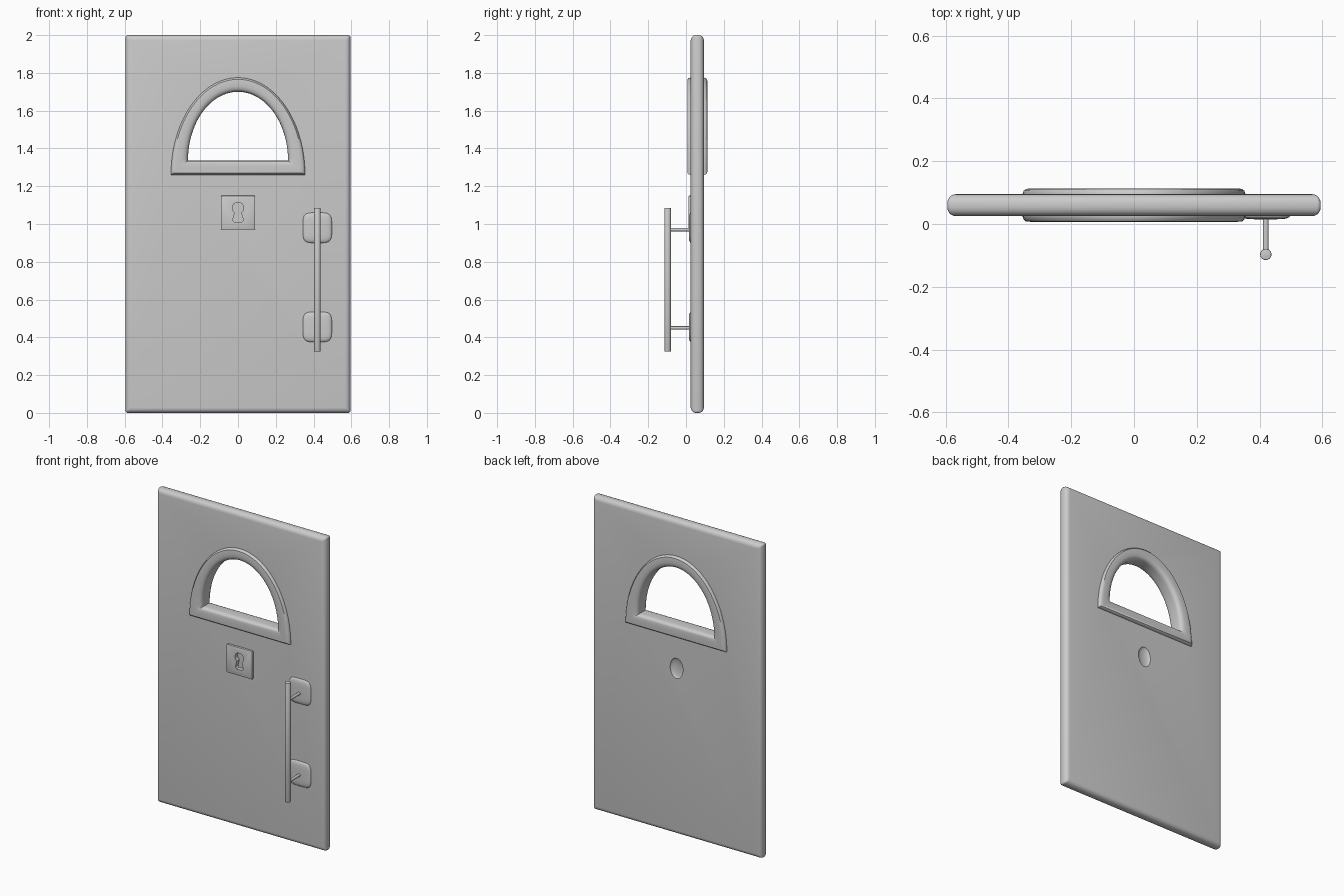
import bpy, bmesh, math
from math import sin, cos, pi
from mathutils import Vector

cube = bpy.data.objects.get("Cube")
if cube:
    bpy.data.objects.remove(cube, do_unlink=True)

grey = bpy.data.materials.new("plain grey")
grey.use_nodes = True
COLOUR = (0.6, 0.6, 0.6, 1)
grey.diffuse_color = COLOUR
grey.node_tree.nodes["Principled BSDF"].inputs["Base Color"].default_value = COLOUR

FRONT, BACK = 0.025, 0.095


def make(name, bm):
    bmesh.ops.recalc_face_normals(bm, faces=bm.faces)
    mesh = bpy.data.meshes.new(name)
    bm.to_mesh(mesh)
    bm.free()
    mesh.materials.append(grey)
    obj = bpy.data.objects.new(name, mesh)
    bpy.context.collection.objects.link(obj)
    return obj


def activate(obj):
    bpy.ops.object.select_all(action='DESELECT')
    obj.select_set(True)
    bpy.context.view_layer.objects.active = obj


def smooth(obj, angle=35):
    activate(obj)
    bpy.ops.object.shade_smooth_by_angle(angle=math.radians(angle))


def bevel(obj, width, segments=3, method='ANGLE'):
    mod = obj.modifiers.new("rounded edges", 'BEVEL')
    mod.width, mod.segments, mod.limit_method = width, segments, method
    activate(obj)
    bpy.ops.object.modifier_apply(modifier=mod.name)


def cut(obj, cutter):
    cutter.hide_render = True
    mod = obj.modifiers.new("cut", 'BOOLEAN')
    mod.operation, mod.solver, mod.object = 'DIFFERENCE', 'EXACT', cutter
    activate(obj)
    bpy.ops.object.modifier_apply(modifier=mod.name)


def loft(name, loops, closed=False):
    """Skin a list of equal-length point loops; cap the ends unless closed."""
    bm = bmesh.new()
    rings = [[bm.verts.new(p) for p in loop] for loop in loops]
    pairs = list(zip(rings, rings[1:])) + ([(rings[-1], rings[0])] if closed else [])
    for a, b in pairs:
        for i in range(len(a)):
            j = (i + 1) % len(a)
            bm.faces.new((a[i], a[j], b[j], b[i]))
    if not closed:
        bm.faces.new(rings[0])
        bm.faces.new(rings[-1])
    return make(name, bm)


def prism(name, outline, y0, y1):
    return loft(name, [[(x, y, z) for x, z in outline] for y in (y0, y1)])


def rod(name, a, b, radius, sides=24):
    a, b = Vector(a), Vector(b)
    bm = bmesh.new()
    bmesh.ops.create_cone(bm, cap_ends=True, segments=sides, radius1=radius,
                          radius2=radius, depth=(b - a).length)
    turn = (b - a).to_track_quat('Z', 'Y').to_matrix().to_4x4()
    turn.translation = (a + b) / 2
    bm.transform(turn)
    return make(name, bm)


def arch(t, steps=48):
    """Half-oval window outline: t = 0 is the outer rim, t = 1 the opening."""
    w, base, rise = 0.355 - 0.09 * t, 1.26 + 0.075 * t, 0.515 - 0.15 * t
    return [(w * cos(pi * i / steps), base + rise * sin(pi * i / steps))
            for i in range(steps + 1)]


# Door slab, softly rounded on front and back, tighter on the corners
bm = bmesh.new()
bmesh.ops.create_cube(bm, size=1)
weight = bm.edges.layers.float.new("bevel_weight_edge")
for v in bm.verts:
    v.co = (v.co.x * 1.19, 0.06 + v.co.y * (BACK - FRONT), 1 + v.co.z * 2)
for e in bm.edges:
    along_y = abs(e.verts[0].co.y - e.verts[1].co.y) > 0.01
    e[weight] = 0.4 if along_y else 1
door = make("door_slab", bm)
bevel(door, 0.028, 5, 'WEIGHT')

# Keyhole outline: round top and flared foot
keyhole = [(0.03 * cos(a), 1.085 + 0.03 * sin(a))
           for a in (math.radians(-55 + 290 * i / 24) for i in range(25))]
keyhole += [(-0.028, 1.02), (-0.02, 1.01), (0.02, 1.01), (0.028, 1.02)]

# Cutters: window opening, keyhole and shallow dimple in the back
window_cutter = prism("window_cutter", arch(0.5), -0.1, 0.2)
key_cutter = prism("keyhole_cutter", keyhole, -0.1, 0.04)
bm = bmesh.new()
bmesh.ops.create_uvsphere(bm, u_segments=32, v_segments=24, radius=1)
for v in bm.verts:
    v.co = (v.co.x * 0.045, BACK + v.co.y * 0.015, 1.06 + v.co.z * 0.065)
dimple_cutter = make("dimple_cutter", bm)

# Lock plate
s = 0.09
plate = prism("lock_plate", [(-s, 0.97), (s, 0.97), (s, 1.15), (-s, 1.15)], 0.012, 0.03)
bevel(plate, 0.004, 2)

for cutter in (window_cutter, key_cutter, dimple_cutter):
    cut(door, cutter)
cut(plate, key_cutter)
for cutter in (window_cutter, key_cutter, dimple_cutter):
    bpy.data.objects.remove(cutter, do_unlink=True)
smooth(door)
smooth(plate)

# Window frame: rounded section swept round the half-oval
half = [(0, 0.02), (0, 0.036), (0.04, 0.046), (0.12, 0.052), (0.3, 0.053),
        (0.6, 0.053), (0.8, 0.05), (0.92, 0.043), (0.98, 0.034), (1, 0.022)]
section = [(t, 0.06 - d) for t, d in half] + [(t, 0.06 + d) for t, d in reversed(half)]
frame = loft("window_frame", [[(x, y, z) for x, z in arch(t)] for t, y in section], True)
smooth(frame, 40)

# Pull handle: bar, standoffs and softly domed pads
HX, HY = 0.42, -0.097
bar = rod("handle_bar", (HX, HY, 0.325), (HX, HY, 1.085), 0.018)
bevel(bar, 0.003, 2)
smooth(bar)


def pad_loop(scale, y, z):
    pts = []
    for i in range(40):
        c, s = cos(2 * pi * i / 40), sin(2 * pi * i / 40)
        pts.append((HX + 0.077 * scale * math.copysign(abs(c) ** 0.45, c), y,
                    z + 0.08 * scale * math.copysign(abs(s) ** 0.45, s)))
    return pts


for place, z, pad_z in (("upper", 0.97, 0.98), ("lower", 0.45, 0.455)):
    smooth(rod(place + "_standoff", (HX, HY, z), (HX, 0.03, z), 0.009, 16))
    dome = [(1, 0.03), (1, 0.025), (0.95, 0.021), (0.85, 0.0175), (0.7, 0.0155), (0.4, 0.015)]
    smooth(loft(place + "_handle_pad", [pad_loop(k, y, pad_z) for k, y in dome]), 60)
